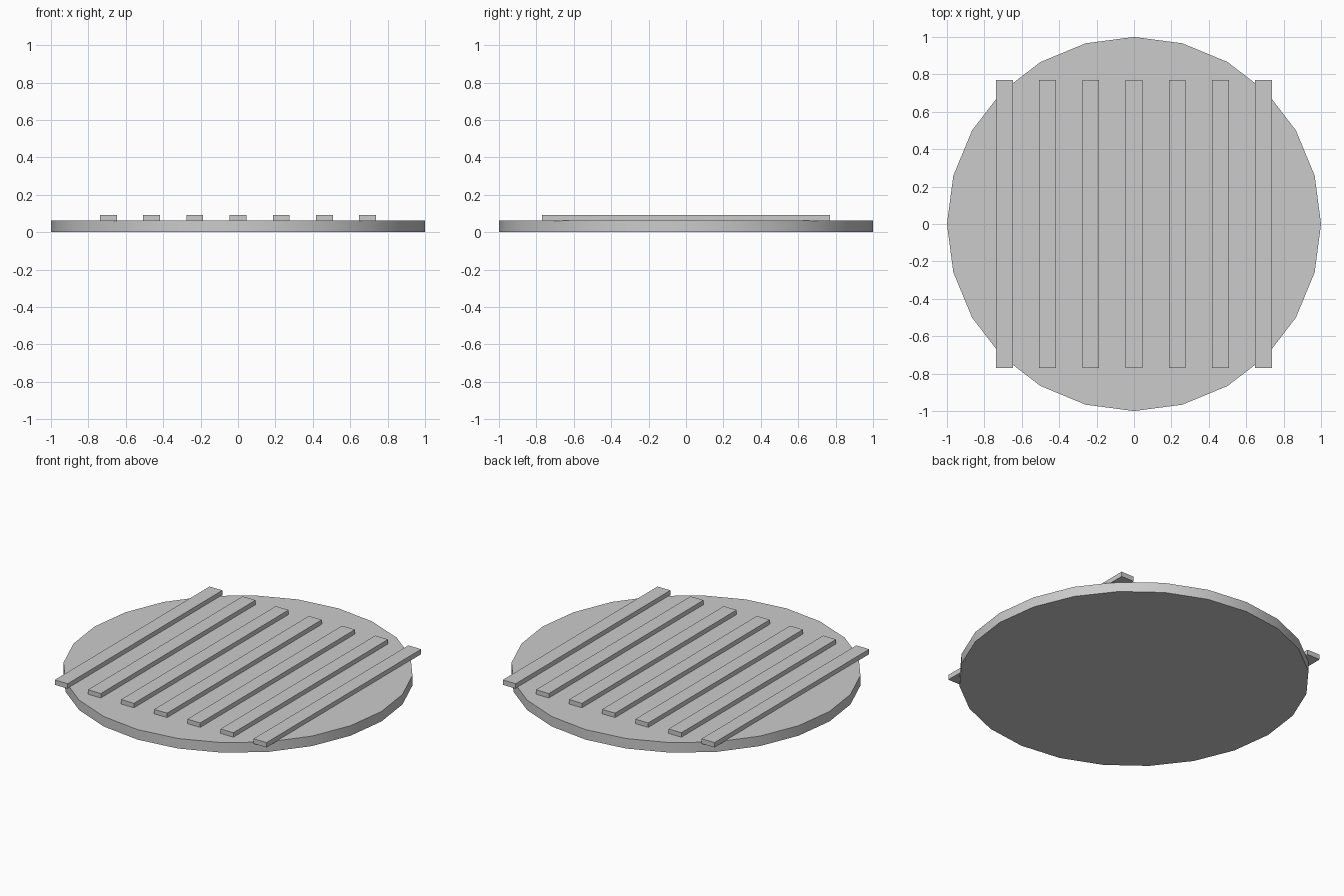
import bpy
import math

if "Cube" in bpy.data.objects:
    bpy.data.objects.remove(bpy.data.objects["Cube"])

# Round base plate, 24 sides
DISC_H = 0.063
bpy.ops.mesh.primitive_cylinder_add(vertices=24, radius=1, depth=DISC_H,
                                    location=(0, 0, DISC_H / 2))
disc = bpy.context.object
disc.name = "round_base"
bpy.ops.object.shade_smooth_by_angle(angle=math.radians(30))

# Seven parallel slats, slightly sunk into the plate
SLAT = (0.09, 1.54, 0.031)
SPACING = 0.231
for i in range(7):
    bpy.ops.mesh.primitive_cube_add(size=1, location=((i - 3) * SPACING, 0, 0.0755))
    slat = bpy.context.object
    slat.name = f"slat_{i + 1}"
    slat.scale = SLAT
    bpy.ops.object.transform_apply(location=False, rotation=False, scale=True)
